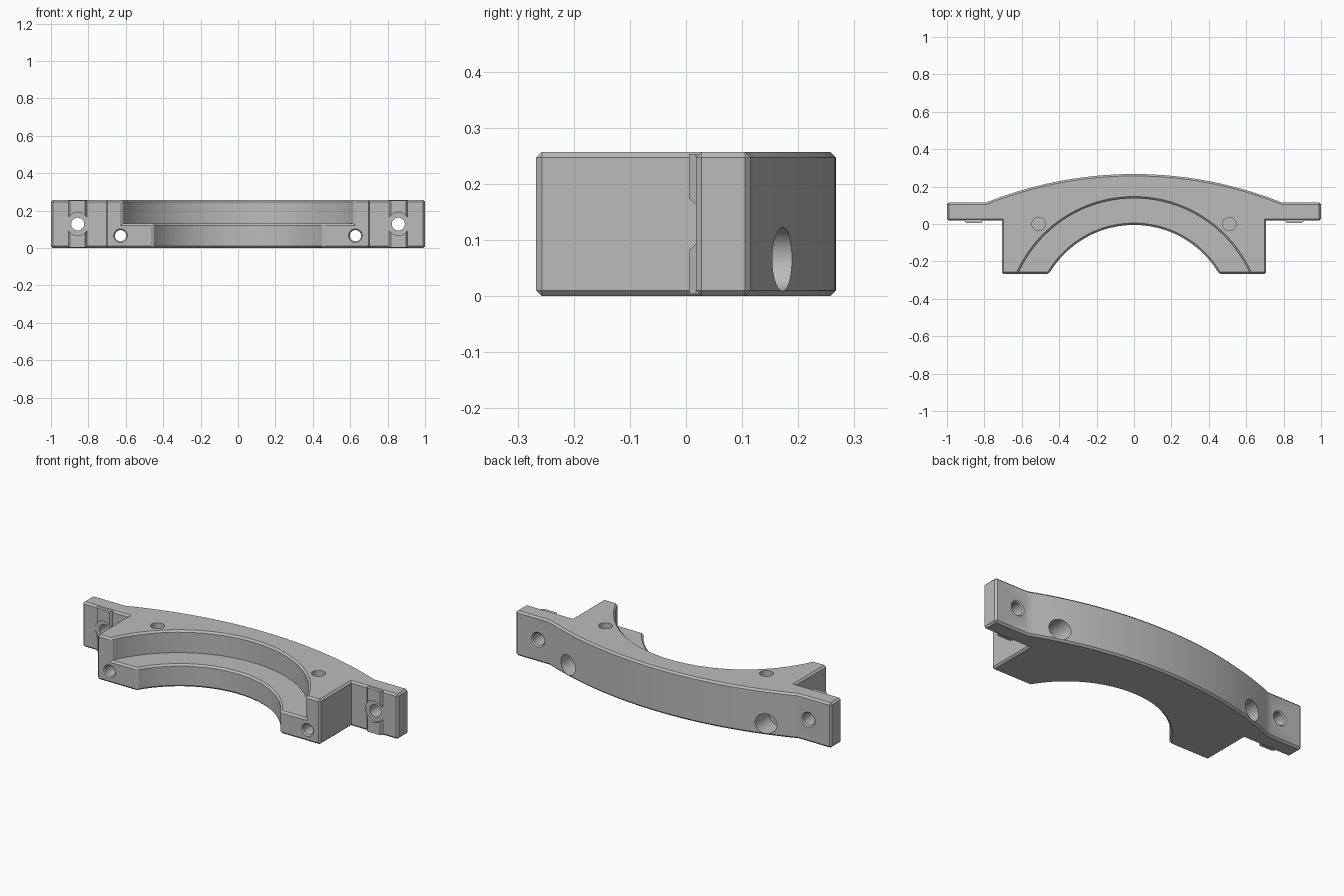
import bpy, bmesh, math
from mathutils import Matrix

if "Cube" in bpy.data.objects:
    bpy.data.objects.remove(bpy.data.objects["Cube"], do_unlink=True)

TOP, LEDGE, FRONT, MID = 0.257, 0.13, -0.267, 0.128
TAB_FRONT, TAB_BACK = 0.018, 0.115

grey = bpy.data.materials.new("machined grey")
grey.use_nodes = True
grey.diffuse_color = (0.5, 0.5, 0.5, 1)
grey.node_tree.nodes["Principled BSDF"].inputs["Base Color"].default_value = (0.5, 0.5, 0.5, 1)


def finish(name, bm):
    bmesh.ops.recalc_face_normals(bm, faces=bm.faces)
    mesh = bpy.data.meshes.new(name)
    bm.to_mesh(mesh)
    bm.free()
    mesh.materials.append(grey)
    obj = bpy.data.objects.new(name, mesh)
    bpy.context.collection.objects.link(obj)
    return obj


def arc(half, edge_y, apex_y, n):
    """Circular arc in plan from +half to -half, rising to apex_y."""
    sag = apex_y - edge_y
    r = (half * half + sag * sag) / (2 * sag)
    a = math.asin(half / r)
    return [(r * math.sin(a - 2 * a * i / n), apex_y - r + r * math.cos(a - 2 * a * i / n))
            for i in range(n + 1)]


def combine(body, other, operation):
    """Apply one boolean and discard the helper."""
    other.hide_render = True
    mod = body.modifiers.new(operation, 'BOOLEAN')
    mod.operation, mod.solver, mod.object = operation, 'EXACT', other
    bpy.context.view_layer.objects.active = body
    bpy.ops.object.modifier_apply(modifier=mod.name)
    bpy.data.objects.remove(other, do_unlink=True)


def drill(body, x, z, y0, y1, r0, r1=None):
    """Round or tapered cut along y, on both sides."""
    for s in (1, -1):
        bm = bmesh.new()
        bmesh.ops.create_cone(bm, cap_ends=True, segments=40, radius1=r0, radius2=r1 or r0,
                              depth=y1 - y0)
        place = Matrix.Translation((s * x, (y0 + y1) / 2, z)) @ Matrix.Rotation(-math.pi / 2, 4, 'X')
        bm.transform(place)
        combine(body, finish("drill", bm), 'DIFFERENCE')


# Body: stepped arch with two end tabs
side = [(0.707, FRONT), (0.707, TAB_FRONT), (1.0, TAB_FRONT), (1.0, TAB_BACK)]
outer = side + arc(0.79, TAB_BACK, 0.267, 48) + [(-x, y) for x, y in reversed(side)]
bore = arc(0.455, FRONT, -0.005, 48)
recess = arc(0.62, FRONT, 0.137, 48)

bm = bmesh.new()


def ring(points, z):
    return [bm.verts.new((x, y, z)) for x, y in points]


def wall(low, high):
    for i in range(len(low) - 1):
        bm.faces.new((low[i], low[i + 1], high[i + 1], high[i]))


out_lo, out_hi = ring(outer, 0), ring(outer, TOP)
bore_lo, bore_hi = ring(bore, 0), ring(bore, LEDGE)
rec_lo, rec_hi = ring(recess, LEDGE), ring(recess, TOP)
wall(out_lo, out_hi)
wall(bore_lo, bore_hi)
wall(rec_lo, rec_hi)
bm.faces.new(out_lo + bore_lo[::-1])
bm.faces.new(out_hi + rec_hi[::-1])
bm.faces.new(rec_lo + bore_hi[::-1])
for e in (0, -1):
    bm.faces.new((out_lo[e], out_hi[e], rec_hi[e], rec_lo[e], bore_hi[e], bore_lo[e]))
bmesh.ops.recalc_face_normals(bm, faces=bm.faces)

# Chamfer all outward corners
sharp = [e for e in bm.edges if e.calc_face_angle_signed(0) > 0.5]
bmesh.ops.bevel(bm, geom=sharp, offset=0.01, offset_type='OFFSET', segments=1,
                profile=0.5, affect='EDGES', clamp_overlap=False)
body = finish("clamp_body", bm)

# Locating ribs on the tab fronts
for s in (1, -1):
    rib = bmesh.new()
    section = [(-0.05, 0.05), (-0.05, TAB_FRONT), (-0.04, 0.005),
               (0.04, 0.005), (0.05, TAB_FRONT), (0.05, 0.05)]
    base = rib.faces.new([rib.verts.new((s * 0.857 + x, y, 0.004)) for x, y in section])
    up = bmesh.ops.extrude_face_region(rib, geom=[base])["geom"]
    bmesh.ops.translate(rib, vec=(0, 0, TOP - 0.008),
                        verts=[v for v in up if isinstance(v, bmesh.types.BMVert)])
    combine(body, finish("rib", rib), 'UNION')

# Tab bolt holes with spot faces and eased rims
drill(body, 0.857, MID, -0.1, 0.02, 0.061)
drill(body, 0.857, MID, -0.1, 0.2, 0.035)
drill(body, 0.857, MID, 0.107, 0.117, 0.034, 0.044)

# Clamping screw holes with counterbores from the back
drill(body, 0.628, 0.066, -0.4, 0.4, 0.03)
drill(body, 0.628, 0.066, 0.06, 0.4, 0.057)
drill(body, 0.628, 0.066, -0.269, -0.259, 0.039, 0.029)

# Blind pin holes in the top
for s in (1, -1):
    pin = bmesh.new()
    bmesh.ops.create_cone(pin, cap_ends=True, segments=40, radius1=0.036, radius2=0.036, depth=0.3,
                          matrix=Matrix.Translation((s * 0.51, 0, 0.28)))
    combine(body, finish("pin", pin), 'DIFFERENCE')

bpy.ops.object.select_all(action='DESELECT')
body.select_set(True)
bpy.context.view_layer.objects.active = body
bpy.ops.object.shade_smooth_by_angle(angle=math.radians(25))
